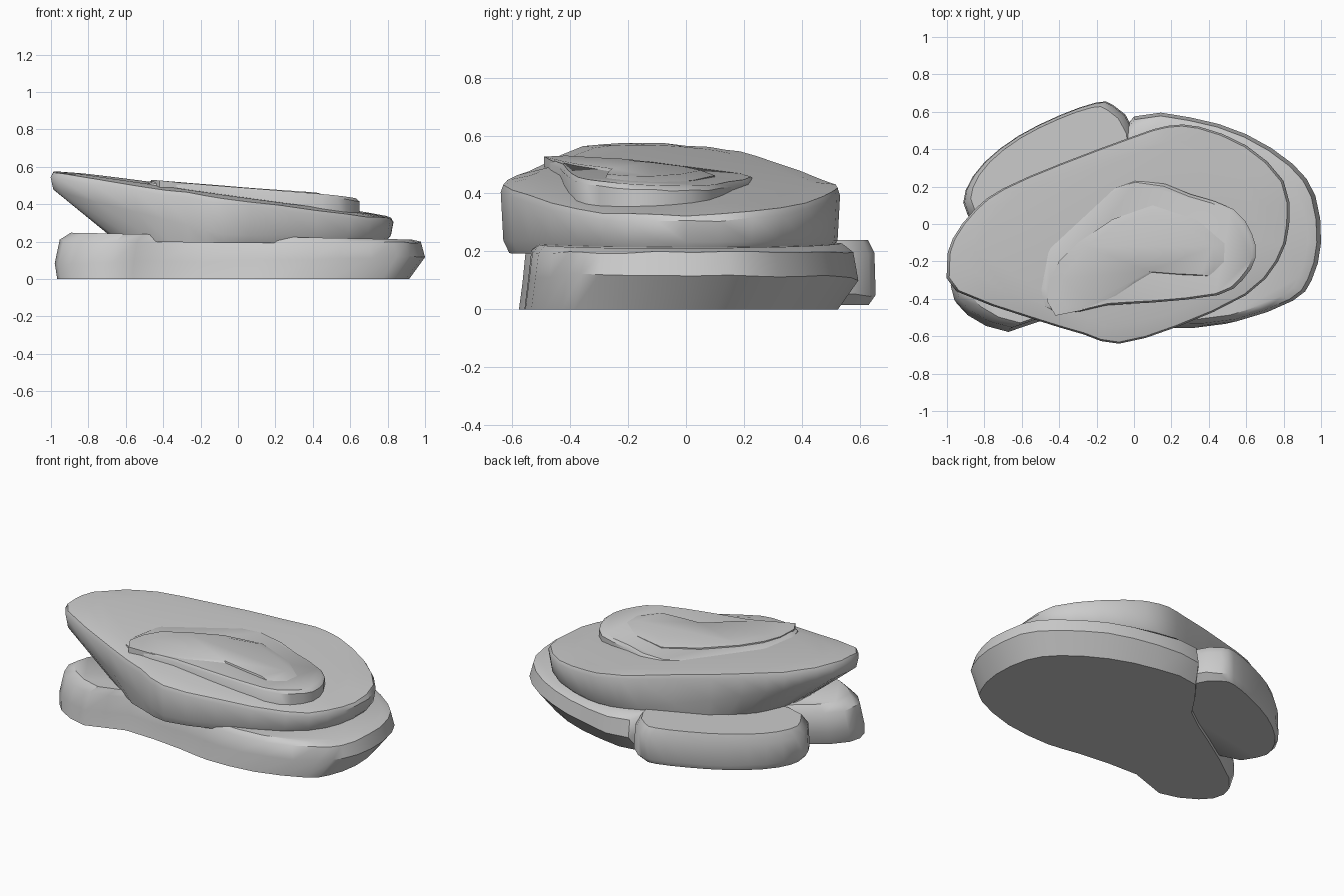
import bpy, bmesh, math, random
from mathutils import Vector

if "Cube" in bpy.data.objects:
    bpy.data.objects.remove(bpy.data.objects["Cube"])

random.seed(4)


def smooth_outline(pts, n=3):
    # closed Catmull-Rom through the outline points
    p = [Vector(q) for q in pts]
    out = []
    for i in range(len(p)):
        a, b, c, d = (p[(i + k) % len(p)] for k in (-1, 0, 1, 2))
        for s in range(n):
            t = s / n
            out.append(0.5 * (2 * b + (c - a) * t + (2 * a - 5 * b + 4 * c - d) * t * t
                              + (3 * b - a - 3 * c + d) * t ** 3))
    return out


def slab(name, pts, rings, jitter=0.006, n=2):
    # each ring maps an outline point (x, y) to (x, y, z)
    outline = smooth_outline(pts, n)
    c = sum(outline, Vector((0, 0))) / len(outline)
    bm = bmesh.new()
    loops = []
    for k, (scale, shift, warp, height) in enumerate(rings):
        loop = []
        for p in outline:
            q = c + (p - c) * scale + Vector(shift)
            x, y = warp(q.x), q.y
            z = height(x, y)
            if 0 < k < len(rings) - 1:
                z += random.uniform(-jitter, jitter)
            loop.append(bm.verts.new((x, y, z)))
        loops.append(loop)
    m = len(outline)
    for a, b in zip(loops, loops[1:]):
        for i in range(m):
            j = (i + 1) % m
            bm.faces.new((a[i], a[j], b[j], b[i]))
    bm.faces.new(loops[0][::-1])
    bm.faces.new(loops[-1])
    bmesh.ops.recalc_face_normals(bm, faces=bm.faces)
    me = bpy.data.meshes.new(name)
    bm.to_mesh(me)
    bm.free()
    ob = bpy.data.objects.new(name, me)
    bpy.context.collection.objects.link(ob)
    bpy.context.view_layer.objects.active = ob
    ob.select_set(True)
    bpy.ops.object.shade_smooth_by_angle(angle=math.radians(40))
    ob.select_set(False)
    return ob


def same(x):
    return x


def plane(z, a=0.0, b=0.0):
    return lambda x, y: z + a * x + b * y


O = (0, 0)

# large base stone with a notch in its front edge
slab("base_stone",
     [(1.0, -0.1), (0.97, 0.15), (0.85, 0.32), (0.6, 0.48), (0.3, 0.57), (0.0, 0.575),
      (-0.2, 0.3), (-0.5, 0.1), (-0.88, -0.16), (-0.98, -0.33), (-0.9, -0.47),
      (-0.67, -0.565), (-0.42, -0.48), (0.0, -0.51), (0.22, -0.545), (0.55, -0.52),
      (0.85, -0.41), (0.95, -0.3)],
     [(0.95, (-0.04, -0.035), same, plane(0)),
      (1.0, O, same, plane(0.1, 0.02)),
      (0.975, O, same, plane(0.2, -0.005)),
      (0.92, O, same, plane(0.23, -0.02))])

# rear left stone
slab("rear_stone",
     [(-0.2, 0.65), (-0.11, 0.635), (0.0, 0.5), (-0.05, 0.2), (-0.7, -0.08),
      (-0.89, 0.05), (-0.9, 0.18), (-0.8, 0.33), (-0.62, 0.47), (-0.4, 0.58)],
     [(0.92, O, same, plane(0.015)),
      (1.0, O, same, plane(0.05)),
      (0.985, O, same, plane(0.19)),
      (0.91, O, same, plane(0.24))])


# tilted upper slab, thin and overhanging at its left tip
def tuck(x):
    return x if x > -0.35 else -0.35 + (x + 0.35) * 0.5


def under(x, y):
    return max(0.445 - 0.14 * x + 0.03 * y - 0.095 - 0.14 * min(1, max(0, (x + 1) / 1.2)), 0.235)


slab("upper_slab",
     [(-1.0, -0.22), (-0.97, -0.08), (-0.85, 0.08), (-0.7, 0.19), (-0.4, 0.32), (0.0, 0.47),
      (0.18, 0.525), (0.35, 0.52), (0.6, 0.42), (0.8, 0.23), (0.83, 0.0), (0.77, -0.2),
      (0.6, -0.38), (0.23, -0.55), (-0.08, -0.64), (-0.27, -0.59), (-0.55, -0.505),
      (-0.95, -0.36)],
     [(0.95, O, tuck, plane(0.205, -0.01, 0.02)),
      (0.985, O, same, under),
      (1.0, O, same, plane(0.415, -0.135, 0.03)),
      (0.985, O, same, plane(0.44, -0.14, 0.03)),
      (0.85, O, same, plane(0.45, -0.14, 0.02))], 0.004)

# thin cap on the upper slab, sinking into it towards the left and back
slab("top_cap",
     [(-0.5, -0.35), (-0.4, 0.05), (0.0, 0.24), (0.3, 0.16), (0.53, 0.08), (0.63, -0.05),
      (0.65, -0.18), (0.58, -0.3), (0.45, -0.38), (0.1, -0.42), (-0.15, -0.435), (-0.4, -0.48)],
     [(1.0, O, same, plane(0.36, -0.12)),
      (1.0, O, same, plane(0.455, -0.075, -0.05)),
      (0.96, O, same, plane(0.47, -0.075, -0.05))], 0.003)

# raised ridge of the cap
slab("cap_ridge",
     [(-0.42, -0.49), (-0.1, -0.39), (0.1, -0.26), (0.42, -0.28), (0.5, -0.1), (0.1, 0.1),
      (-0.3, -0.1), (-0.45, -0.3)],
     [(1.0, O, same, plane(0.42, -0.1)),
      (1.0, O, same, plane(0.475, -0.09, -0.03)),
      (0.85, O, same, plane(0.487, -0.07, -0.02))], 0.002)
